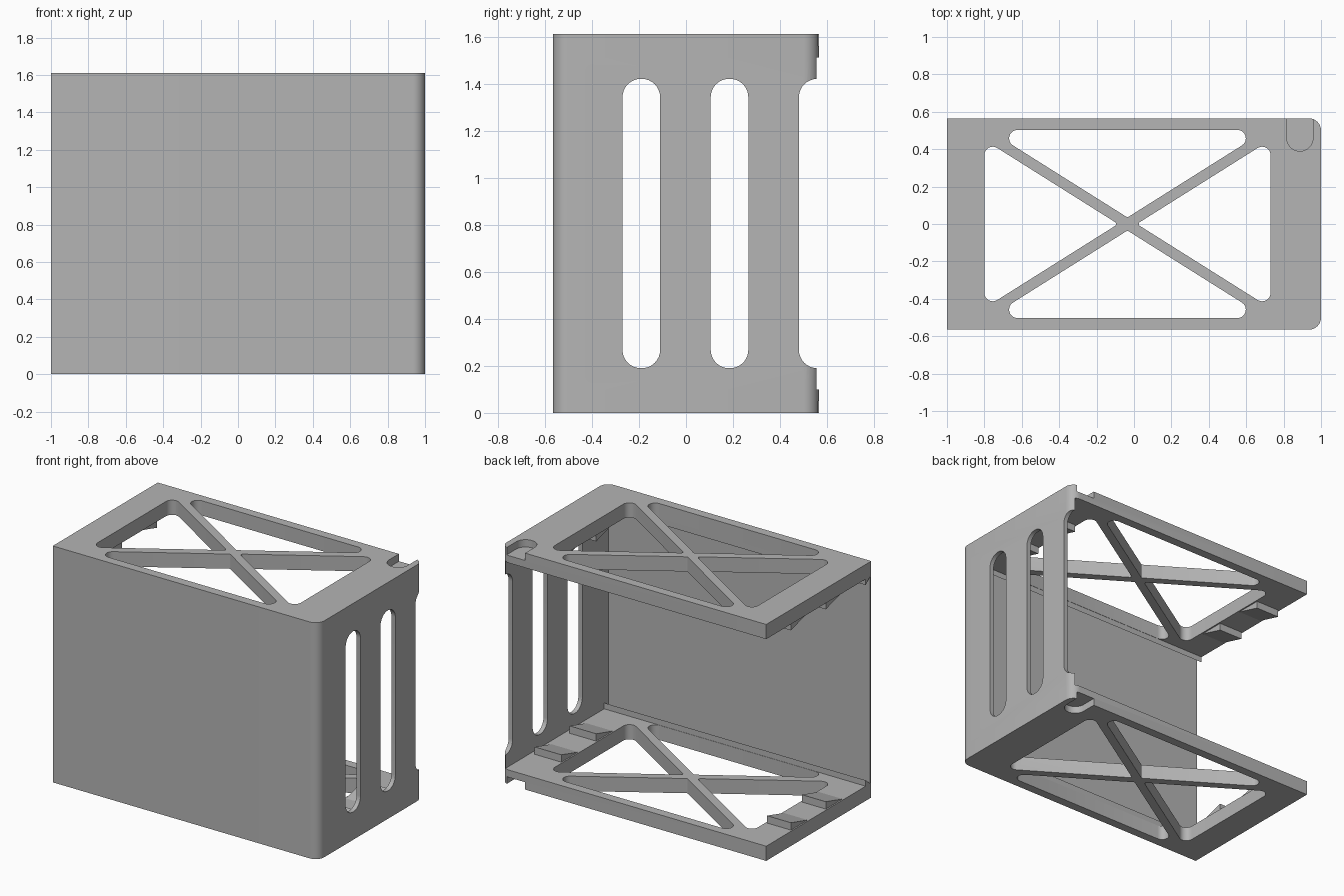
import bpy
import bmesh
from math import pi, sin, cos
from mathutils import Vector

cube = bpy.data.objects.get("Cube")
if cube:
    bpy.data.objects.remove(cube, do_unlink=True)

H, T, Y = 1.61, 0.1, 0.565      # height, plate thickness, half depth
WALL, SKIN = 0.03, 0.012        # side wall and front skin thickness
CX, SLOPE = -0.035, 0.629       # centre and slope of the cross brace

grey = bpy.data.materials.new("plain grey")
grey.use_nodes = True
grey.diffuse_color = (0.46, 0.46, 0.46, 1)
grey.node_tree.nodes["Principled BSDF"].inputs["Base Color"].default_value = grey.diffuse_color


def rounded(corners, steps=8):
    """Fillet a polygon given as (x, y, radius) corners."""
    out = []
    n = len(corners)
    for i, (x, y, r) in enumerate(corners):
        p = Vector((x, y))
        if r == 0:
            out.append(p)
            continue
        a = (Vector(corners[i - 1][:2]) - p).normalized()
        b = (Vector(corners[(i + 1) % n][:2]) - p).normalized()
        half = a.angle(b) / 2
        centre = p + (a + b).normalized() * r / sin(half)
        start = p + a * r * cos(half) / sin(half) - centre
        end = p + b * r * cos(half) / sin(half) - centre
        sweep = start.angle(end)
        for k in range(steps + 1):
            t = k / steps
            out.append(centre + (start * sin((1 - t) * sweep) + end * sin(t * sweep)) / sin(sweep))
    return out


def prism(name, pts, lo, hi, axis="z"):
    """Extrude a profile along z (points are x, y) or along x (points are y, z)."""
    bm = bmesh.new()
    place = (lambda p, d: (p[0], p[1], d)) if axis == "z" else (lambda p, d: (d, p[0], p[1]))
    face = bm.faces.new([bm.verts.new(place(p, lo)) for p in pts])
    top = bmesh.ops.extrude_face_region(bm, geom=[face])["geom"]
    move = Vector((0, 0, hi - lo)) if axis == "z" else Vector((hi - lo, 0, 0))
    bmesh.ops.translate(bm, vec=move, verts=[g for g in top if isinstance(g, bmesh.types.BMVert)])
    bmesh.ops.recalc_face_normals(bm, faces=bm.faces)
    mesh = bpy.data.meshes.new(name)
    bm.to_mesh(mesh)
    bm.free()
    mesh.materials.append(grey)
    ob = bpy.data.objects.new(name, mesh)
    bpy.context.collection.objects.link(ob)
    return ob


def activate(ob):
    bpy.ops.object.select_all(action="DESELECT")
    ob.select_set(True)
    bpy.context.view_layer.objects.active = ob


def cut(ob, cutters):
    activate(ob)
    for c in cutters:
        c.hide_render = True
        mod = ob.modifiers.new("cut", "BOOLEAN")
        mod.operation, mod.solver, mod.object = "DIFFERENCE", "EXACT", c
        bpy.ops.object.modifier_apply(modifier=mod.name)
        bpy.data.objects.remove(c, do_unlink=True)


def smooth(ob):
    activate(ob)
    bpy.ops.object.shade_smooth_by_angle(angle=pi / 6)


def box(x0, x1, y0, y1, r=0):
    return rounded([(x0, y0, r), (x1, y0, r), (x1, y1, r), (x0, y1, r)])


outline = rounded([(-1, -Y, 0), (1, -Y, 0.065), (1, Y, 0.065), (-1, Y, 0)])


def brace_cutters():
    """Four triangular windows that leave a diagonal cross."""
    made = []
    for s in (-1, 1):
        tip, edge = 0.05, 0.765
        y = (edge - tip) * SLOPE
        made.append([(CX + s * tip, 0, 0.012), (CX + s * edge, y, 0.045), (CX + s * edge, -y, 0.045)])
        tip, edge = 0.035, 0.503
        x = (edge - tip) / SLOPE
        made.append([(CX, s * tip, 0.008), (CX + x, s * edge, 0.045), (CX - x, s * edge, 0.045)])
    return [prism("window_cutter", rounded(c), -1, H + 1) for c in made]


# Top and bottom plates, each with a thumb recess on its outer face
for name, z0, outer in (("bottom_plate", 0, 0), ("top_plate", H - T, H)):
    plate = prism(name, outline, z0, z0 + T)
    recess = prism("recess_cutter", rounded([(0.817, 0.39, 0.069), (0.957, 0.39, 0.069),
                   (0.957, 0.7, 0), (0.817, 0.7, 0)]), outer - 0.05, outer + 0.05)
    cut(plate, brace_cutters() + [recess])
    smooth(plate)

# Front skin and side wall in one bent sheet, with rounded slots
shell = prism("front_and_side_wall", outline, T, H - T)
slots = [prism("slot_cutter", [(p[0], p[1]) for p in box(c - 0.08, c + 0.08, 0.19, 1.42, 0.078)],
               0.9, 1.1, "x") for c in (-0.19, 0.185, 0.56)]
cut(shell, [prism("inside_cutter", box(-2, 1 - WALL, SKIN - Y, 2), -1, H + 1)] + slots)
smooth(shell)


# Snap ramps and the front rail, mirrored on both plates
def ramp(name, x0, x1, y0, y1, h):
    for level in ("lower", "upper"):
        pts = [(y0, T), (y1, T), (y1, T + h)]
        if level == "upper":
            pts = [(y, H - z) for y, z in pts]
        prism(f"{level}_{name}", pts, x0, x1, "x")


for y in (-0.27, 0.105):
    ramp("left_ramp", 0.74, 0.94, y, y + 0.18, 0.05)
    ramp("right_ramp", -0.99, -0.81, y, y + 0.18, 0.05)
ramp("front_rail", -1, 1 - WALL, SKIN - Y, -0.505, 0.04)
